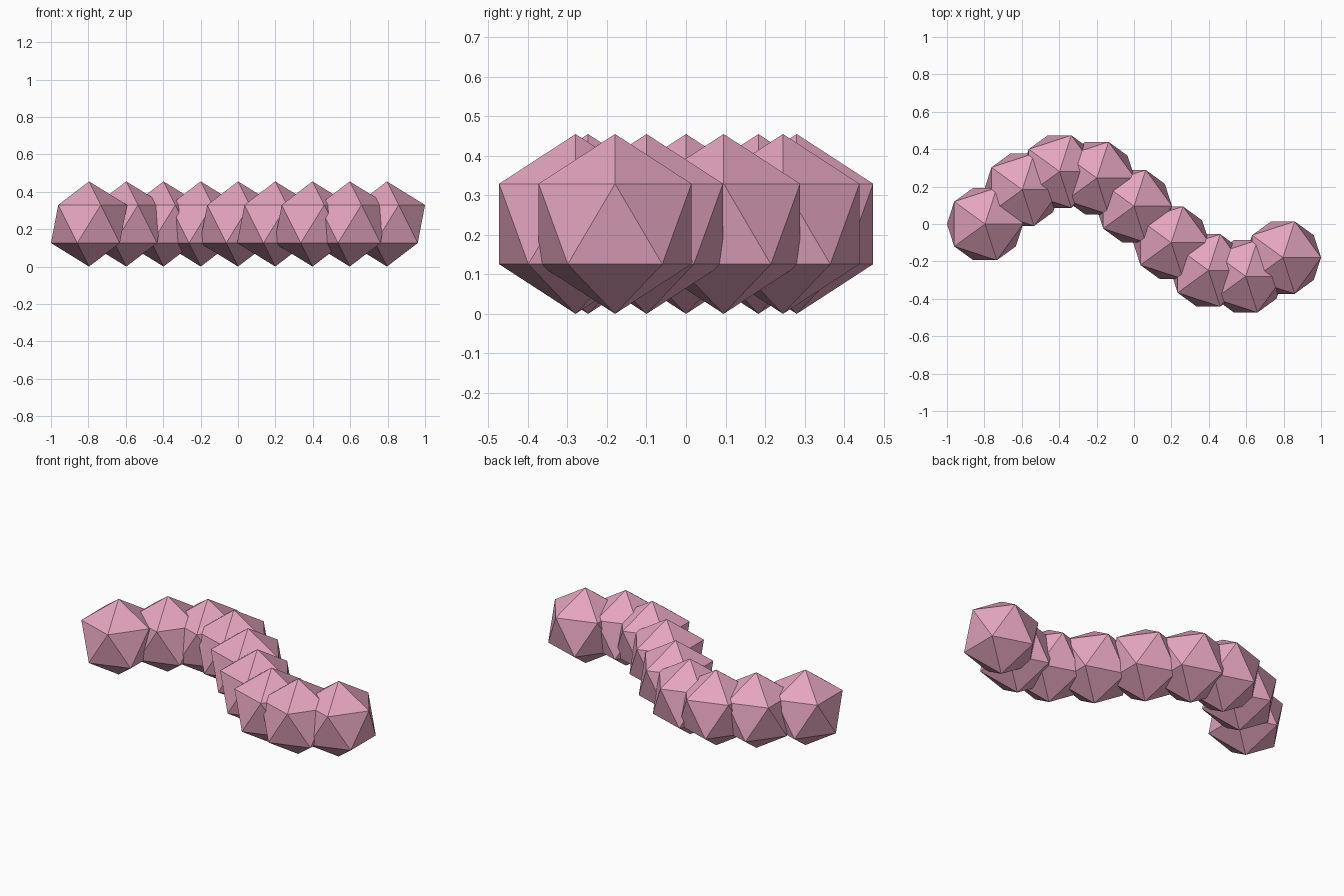
import bpy
import math

if "Cube" in bpy.data.objects:
    bpy.data.objects.remove(bpy.data.objects["Cube"])

# One flat pink for the whole body
pink = bpy.data.materials.new("dusty pink")
pink.diffuse_color = (0.78, 0.375, 0.52, 1.0)
pink.use_nodes = True
pink.node_tree.nodes["Principled BSDF"].inputs["Base Color"].default_value = pink.diffuse_color

RADIUS = 0.2276
SPACING = 0.1991
SWAY = 0.2845
COUNT = 9

# Chain of overlapping low-poly balls along a sine wave
for i in range(COUNT):
    x = (i - (COUNT - 1) / 2) * SPACING
    y = SWAY * math.sin(0.7 * i)
    bpy.ops.mesh.primitive_ico_sphere_add(
        subdivisions=1, radius=RADIUS, location=(x, y, RADIUS))
    segment = bpy.context.object
    segment.name = f"body_segment_{i + 1}"
    segment.data.materials.append(pink)
